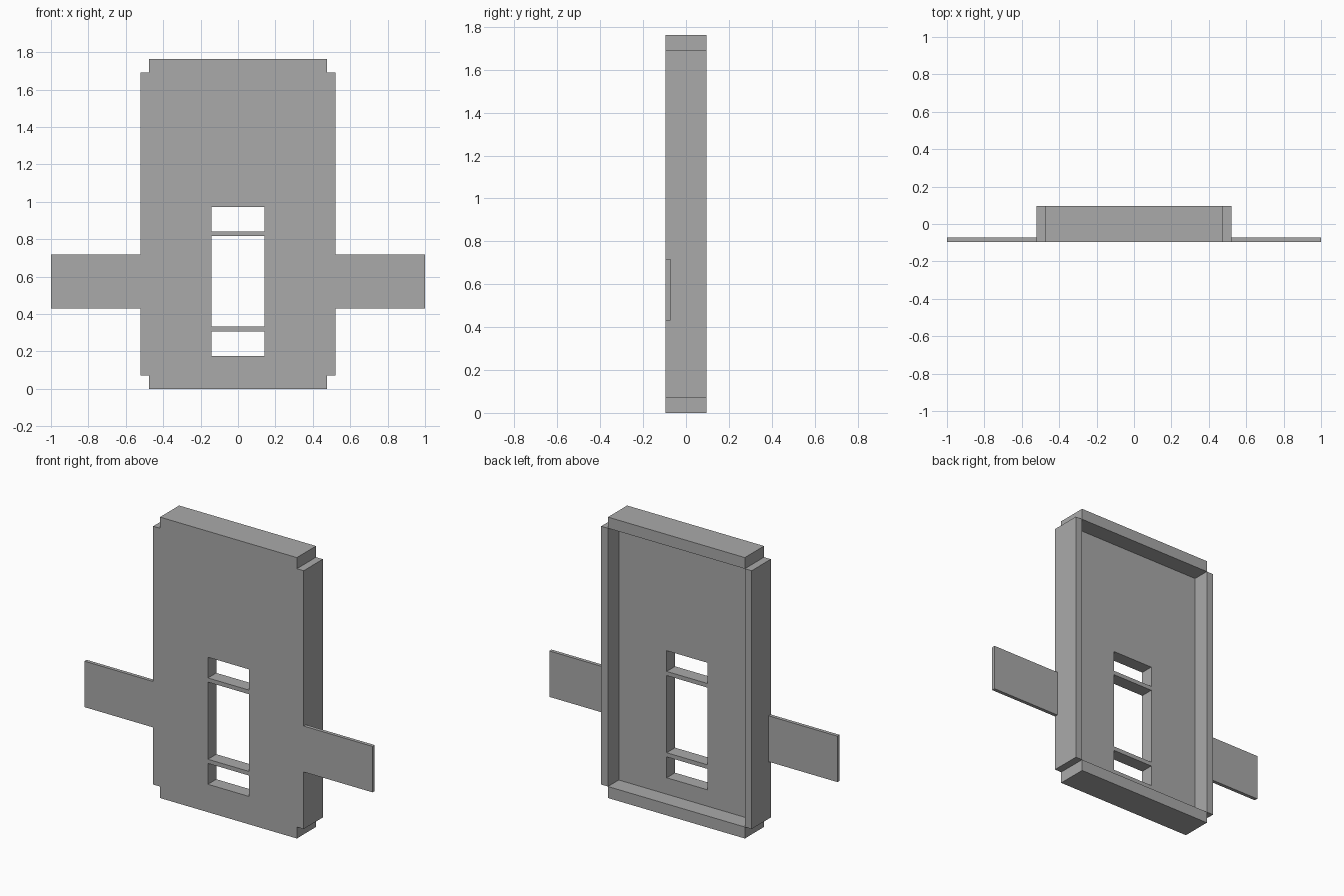
import bpy
import bmesh

if "Cube" in bpy.data.objects:
    bpy.data.objects.remove(bpy.data.objects["Cube"], do_unlink=True)

# Single plain grey
GREY = (0.4, 0.4, 0.4, 1)
grey = bpy.data.materials.new("plain grey")
grey.use_nodes = True
grey.diffuse_color = GREY
grey.node_tree.nodes["Principled BSDF"].inputs["Base Color"].default_value = GREY

FRONT, BACK = -0.095, 0.095
PANEL_BACK = -0.012
HALF, OUTER = 0.475, 0.522
LOW, HIGH, TOP = 0.072, 1.692, 1.762


def finish(bm, name):
    bmesh.ops.recalc_face_normals(bm, faces=bm.faces)
    mesh = bpy.data.meshes.new(name)
    bm.to_mesh(mesh)
    bm.free()
    mesh.materials.append(grey)
    obj = bpy.data.objects.new(name, mesh)
    bpy.context.collection.objects.link(obj)
    return obj


def box(name, x, y, z):
    bm = bmesh.new()
    bmesh.ops.create_cube(bm, size=1)
    for v in bm.verts:
        for i, (a, b) in enumerate((x, y, z)):
            v.co[i] = a if v.co[i] < 0 else b
    return finish(bm, name)


def windowed_panel(name, xs, zs, holes):
    """Grid of front faces, skipping the holes in the middle column, then thickened."""
    bm = bmesh.new()
    grid = [[bm.verts.new((x, FRONT, z)) for z in zs] for x in xs]
    for i in range(len(xs) - 1):
        for j in range(len(zs) - 1):
            if i == 1 and j in holes:
                continue
            bm.faces.new((grid[i][j], grid[i + 1][j], grid[i + 1][j + 1], grid[i][j + 1]))
    result = bmesh.ops.extrude_face_region(bm, geom=bm.faces[:], use_keep_orig=True)
    for v in result["geom"]:
        if isinstance(v, bmesh.types.BMVert):
            v.co.y = PANEL_BACK
    return finish(bm, name)


# Main panel with three openings separated by two crossbars
windowed_panel("main_panel", (-HALF, -0.142, 0.142, HALF),
               (LOW, 0.175, 0.306, 0.332, 0.816, 0.842, 0.972, HIGH), (1, 3, 5))

# Rim around the panel
box("top_rail", (-HALF, HALF), (FRONT, BACK), (HIGH, TOP))
box("bottom_rail", (-HALF, HALF), (FRONT, BACK), (0, LOW))

# Side rails and thin side tabs
for side, s in (("left", 1), ("right", -1)):
    box(side + "_rail", sorted((s * HALF, s * OUTER)), (FRONT, BACK), (LOW, HIGH))
    box(side + "_tab", sorted((s * OUTER, s * 1.0)), (FRONT, -0.073), (0.43, 0.718))
